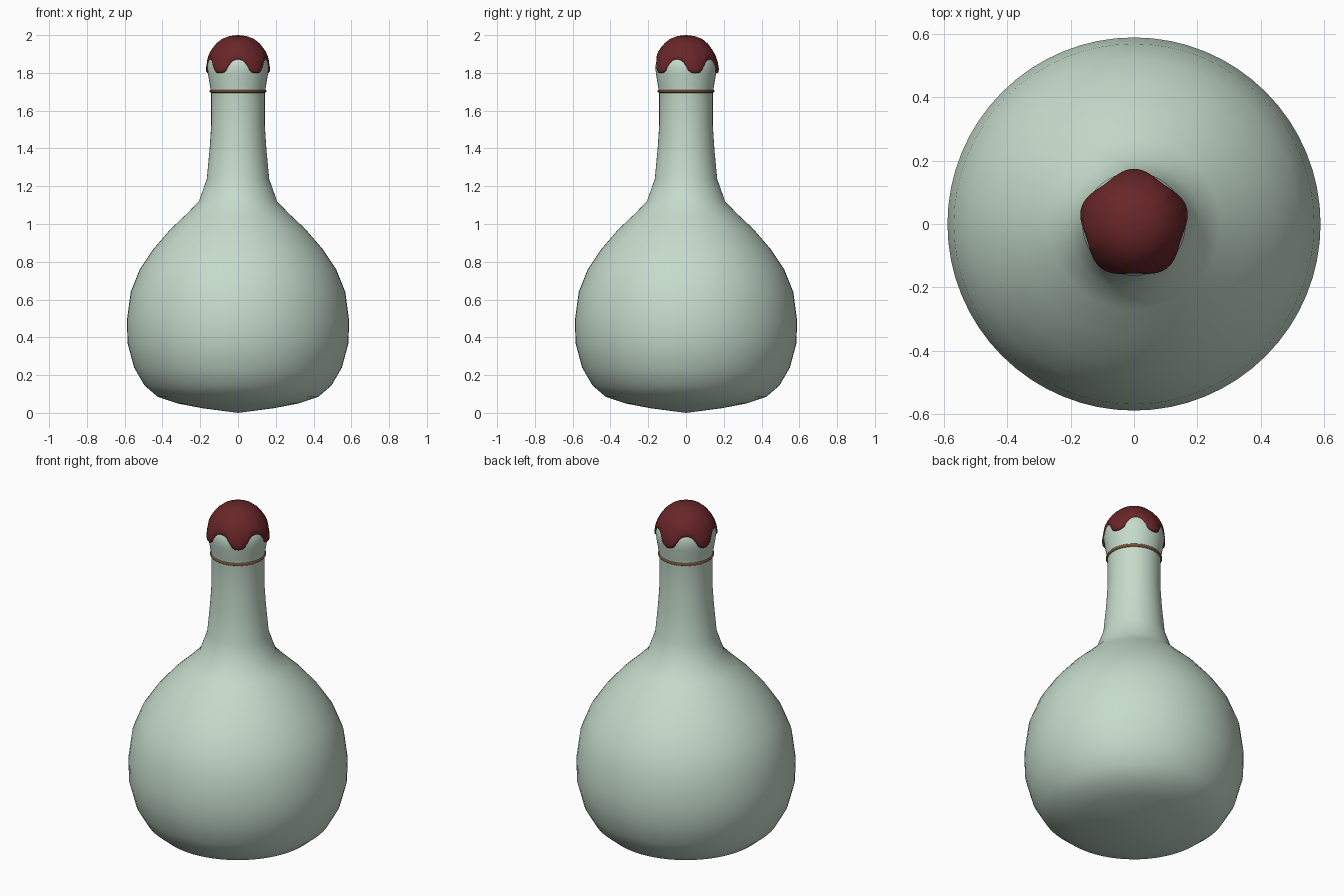
import bpy, bmesh, math

if "Cube" in bpy.data.objects:
    bpy.data.objects.remove(bpy.data.objects["Cube"])


def material(name, rgb):
    m = bpy.data.materials.new(name)
    m.use_nodes = True
    m.diffuse_color = (*rgb, 1)
    m.node_tree.nodes["Principled BSDF"].inputs["Base Color"].default_value = (*rgb, 1)
    return m


def lathe(name, mat, profile, segments, warp=None):
    """Spin (radius, height) pairs about z; warp(r, z, angle) may reshape each point."""
    bm = bmesh.new()
    rings = []
    for r, z in profile:
        if r == 0:
            rings.append([bm.verts.new((0, 0, z))] * segments)
            continue
        ring = []
        for i in range(segments):
            a = math.tau * i / segments
            rr, zz = warp(r, z, a) if warp else (r, z)
            ring.append(bm.verts.new((rr * math.cos(a), rr * math.sin(a), zz)))
        rings.append(ring)
    for low, high in zip(rings, rings[1:]):
        for i in range(segments):
            j = (i + 1) % segments
            corners = dict.fromkeys((low[i], low[j], high[j], high[i]))
            bm.faces.new(list(corners))
    bmesh.ops.recalc_face_normals(bm, faces=bm.faces)
    mesh = bpy.data.meshes.new(name)
    bm.to_mesh(mesh)
    bm.free()
    obj = bpy.data.objects.new(name, mesh)
    bpy.context.collection.objects.link(obj)
    mesh.materials.append(mat)
    mesh.shade_smooth()
    return obj


glass = material("pale green glass", (0.56, 0.71, 0.60))
wax = material("dark red wax", (0.14, 0.019, 0.021))
cord = material("brown cord", (0.20, 0.085, 0.035))

# Round flask with a long neck and flared, closed mouth
lathe("flask", glass, [
    (0, 0), (0.19, 0.025), (0.32, 0.05), (0.425, 0.085), (0.495, 0.145),
    (0.55, 0.24), (0.585, 0.37), (0.588, 0.49), (0.568, 0.64), (0.52, 0.76),
    (0.45, 0.865), (0.36, 0.97), (0.27, 1.055), (0.207, 1.12), (0.165, 1.24),
    (0.15, 1.4), (0.142, 1.52), (0.142, 1.69), (0.148, 1.73), (0.158, 1.79),
    (0.163, 1.83), (0.155, 1.87), (0.12, 1.92), (0, 1.96)], 64)

# Cord around the neck
bpy.ops.mesh.primitive_torus_add(major_segments=64, minor_segments=8,
                                 major_radius=0.142, minor_radius=0.009,
                                 location=(0, 0, 1.703))
ring = bpy.context.object
ring.name = "neck_cord"
ring.data.materials.append(cord)
ring.data.shade_smooth()


# Wax seal: dome with five lobes that run down into drips
def drips(r, z, a):
    lobe = math.cos(5 * (a - math.pi / 2))
    down = min(1, (2 - z) / 0.15)
    bottom = 1.832 + 0.034 * math.tanh(-1.5 * lobe) / math.tanh(1.5)
    new_z = 2 - (2 - z) * (2 - bottom) / 0.17
    z = z + (new_z - z) * down
    return r + 0.009 * lobe * down, z


lathe("wax_seal", wax, [
    (0, 2.0), (0.045, 1.995), (0.085, 1.98), (0.115, 1.955), (0.138, 1.925),
    (0.152, 1.9), (0.161, 1.875), (0.165, 1.85), (0.164, 1.836), (0.158, 1.83),
    (0.135, 1.832)], 80, drips)
